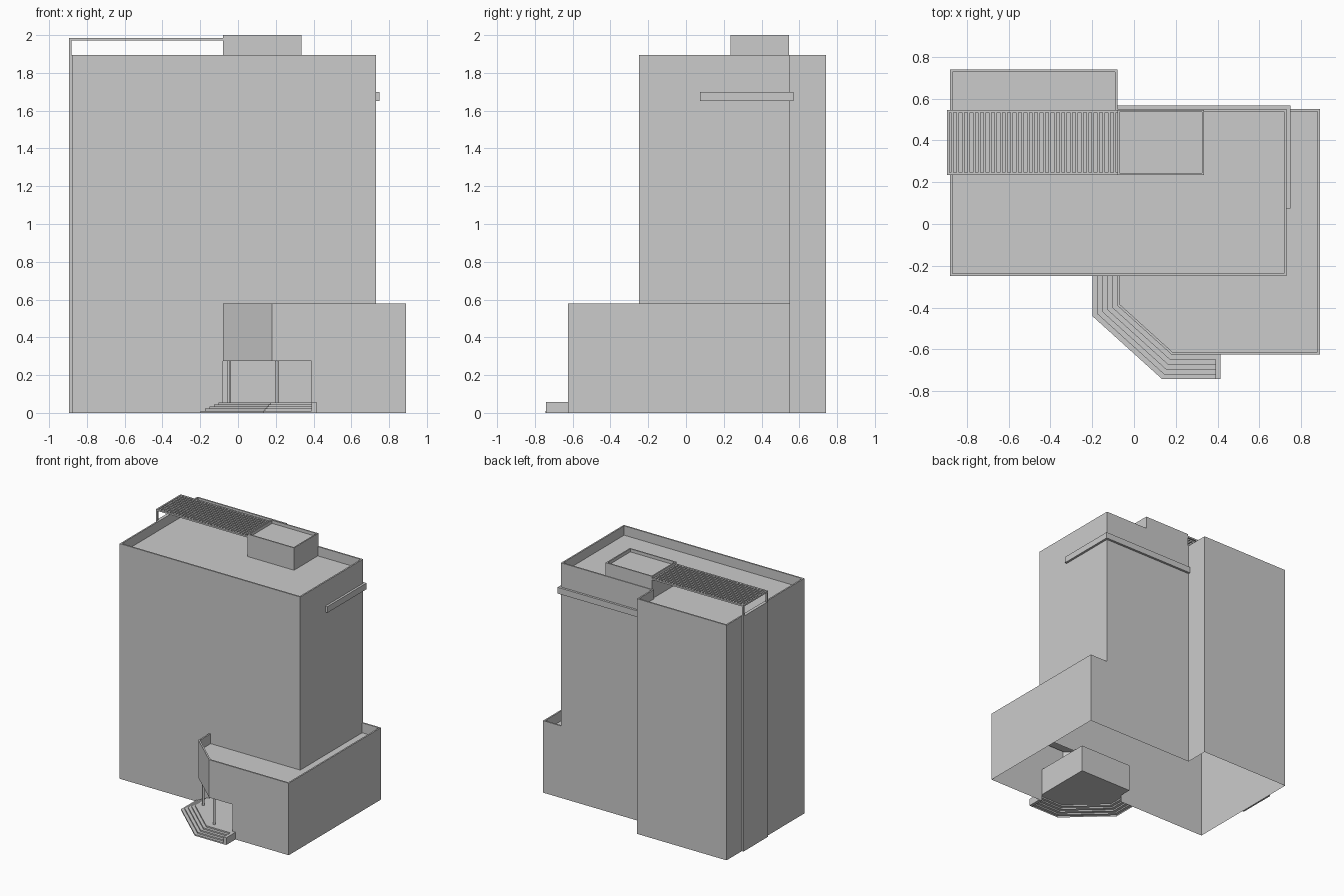
import bpy, bmesh
from mathutils import Vector

if "Cube" in bpy.data.objects:
    bpy.data.objects.remove(bpy.data.objects["Cube"])


def offset(path, d, closed):
    """Mitred offset of a counter-clockwise path; positive d goes outward."""
    pts = [Vector(p) for p in path]
    n = len(pts)

    def normal(i):
        e = (pts[(i + 1) % n] - pts[i % n]).normalized()
        return Vector((e.y, -e.x))
    out = []
    for i, p in enumerate(pts):
        a = normal(i - 1) if closed or i > 0 else normal(i)
        b = normal(i) if closed or i < n - 1 else normal(i - 1)
        out.append(p + (a + b) * (d / (1 + a.dot(b))))
    return out


def finish(name, bm):
    bmesh.ops.remove_doubles(bm, verts=bm.verts, dist=1e-5)
    mesh = bpy.data.meshes.new(name)
    bm.to_mesh(mesh)
    bm.free()
    ob = bpy.data.objects.new(name, mesh)
    bpy.context.collection.objects.link(ob)
    return ob


def sweep(name, path, profile, closed=False, cap=False, extra=()):
    """Sweep an (offset, z) profile along a plan path; cap fills the last ring."""
    bm = bmesh.new()
    rings = [[bm.verts.new((p.x, p.y, z)) for p in offset(path, d, closed)]
             for d, z in profile]
    n = len(path)
    for r0, r1 in zip(rings, rings[1:]):
        for i in range(n if closed else n - 1):
            j = (i + 1) % n
            bm.faces.new((r0[i], r0[j], r1[j], r1[i]))
    if cap:
        z = profile[-1][1]
        bm.faces.new(rings[-1] + [bm.verts.new((x, y, z)) for x, y in extra])
    return finish(name, bm)


def plate(name, pts, z, up=True):
    bm = bmesh.new()
    f = bm.faces.new([bm.verts.new((x, y, z)) for x, y in pts])
    if not up:
        f.normal_flip()
    return finish(name, bm)


def add_box(bm, x0, x1, y0, y1, z0, z1):
    vs = bmesh.ops.create_cube(bm, size=1)["verts"]
    for v in vs:
        v.co = ((x0 + x1) / 2 + v.co.x * (x1 - x0),
                (y0 + y1) / 2 + v.co.y * (y1 - y0),
                (z0 + z1) / 2 + v.co.z * (z1 - z0))


def boxes(name, *specs):
    bm = bmesh.new()
    for s in specs:
        add_box(bm, *s)
    return finish(name, bm)


LOW, STEP_TOP, T = 0.275, 0.055, 0.012     # door head, porch floor, parapet width

# Tower with rear wing, parapet and recessed roof
tower = [(-0.88, -0.25), (0.73, -0.25), (0.73, 0.55), (-0.08, 0.55),
         (-0.08, 0.74), (-0.88, 0.74)]
sweep("tower", tower, [(0, LOW), (0, 1.895), (-T, 1.895), (-T, 1.82)],
      closed=True, cap=True)

# Podium with chamfered corner, parapet and recessed roof
podium = [(-0.08, -0.25), (-0.08, -0.39), (0.18, -0.625), (0.89, -0.625),
          (0.89, 0.55), (0.73, 0.55)]
sweep("podium", podium, [(0, LOW), (0, 0.58), (-T, 0.58), (-T, 0.50)],
      cap=True, extra=[(0.73, -0.25)])

# Ground-level walls, open at the entrance and underneath
base = [(0.39, -0.625), (0.89, -0.625), (0.89, 0.55), (-0.08, 0.55),
        (-0.08, 0.74), (-0.88, 0.74), (-0.88, -0.25), (-0.08, -0.25)]
sweep("base_walls", base, [(0, 0), (0, LOW)])

# Entrance recess: floor, ceiling and inner walls
porch = [(-0.08, -0.15), (-0.08, -0.39), (0.18, -0.625), (0.39, -0.625), (0.39, -0.15)]
plate("porch_floor", porch, STEP_TOP)
plate("porch_ceiling", porch, LOW, up=False)
sweep("porch_walls", [(-0.08, -0.25), (-0.08, -0.15), (0.39, -0.15), (0.39, -0.625)],
      [(0, STEP_TOP), (0, LOW)])

# Entrance steps wrapping the chamfered corner
N, TREAD = 5, 0.0235
profile = [(0, STEP_TOP)]
for i in range(N):
    d = TREAD * (i + 1)
    profile += [(d, STEP_TOP * (1 - i / N)), (d, STEP_TOP * (1 - (i + 1) / N))]
sweep("entrance_steps", [(-0.08, -0.25), (-0.08, -0.39), (0.18, -0.625), (0.39, -0.625)],
      profile[::-1])
boxes("step_cheek", (0.39, 0.415, -0.742, -0.625, 0, STEP_TOP + 0.003))

# Porch columns
for i, (x, y) in enumerate([(-0.05, -0.37), (0.205, -0.595)]):
    bpy.ops.mesh.primitive_cylinder_add(vertices=16, radius=0.009, depth=LOW - STEP_TOP,
                                        location=(x, y, (LOW + STEP_TOP) / 2))
    bpy.context.object.name = f"porch_column_{i + 1}"
    bpy.ops.object.shade_smooth_by_angle()

# Rooftop plant room
sweep("roof_house", [(-0.08, 0.235), (0.335, 0.235), (0.335, 0.545), (-0.08, 0.545)],
      [(0, 1.82), (0, 2.0), (-0.01, 2.0), (-0.01, 1.975)], closed=True, cap=True)

# Shallow pilaster on the left side, carrying the pergola posts
boxes("side_pilaster", (-0.894, -0.88, 0.235, 0.545, 0, 1.895))
boxes("pergola_posts", *[(-0.894, -0.882, y, y + 0.012, 1.895, 1.975)
                         for y in (0.235, 0.533)])

# Pergola frame and slats
boxes("pergola_frame",
      (-0.894, -0.08, 0.235, 0.247, 1.972, 1.985),
      (-0.894, -0.08, 0.533, 0.545, 1.972, 1.985),
      (-0.894, -0.882, 0.247, 0.533, 1.972, 1.985))
SL = 31
boxes("pergola_slats", *[(x - 0.006, x + 0.006, 0.247, 0.533, 1.973, 1.984)
                         for x in (-0.882 + 0.802 * (i + 0.5) / SL for i in range(SL))])

# Projecting band around the rear right corner
sweep("corner_band", [(0.73, 0.075), (0.73, 0.55), (-0.08, 0.55)],
      [(0, 1.65), (0.018, 1.65), (0.018, 1.70), (0, 1.70)])
boxes("band_end", (0.73, 0.748, 0.073, 0.076, 1.65, 1.70))
